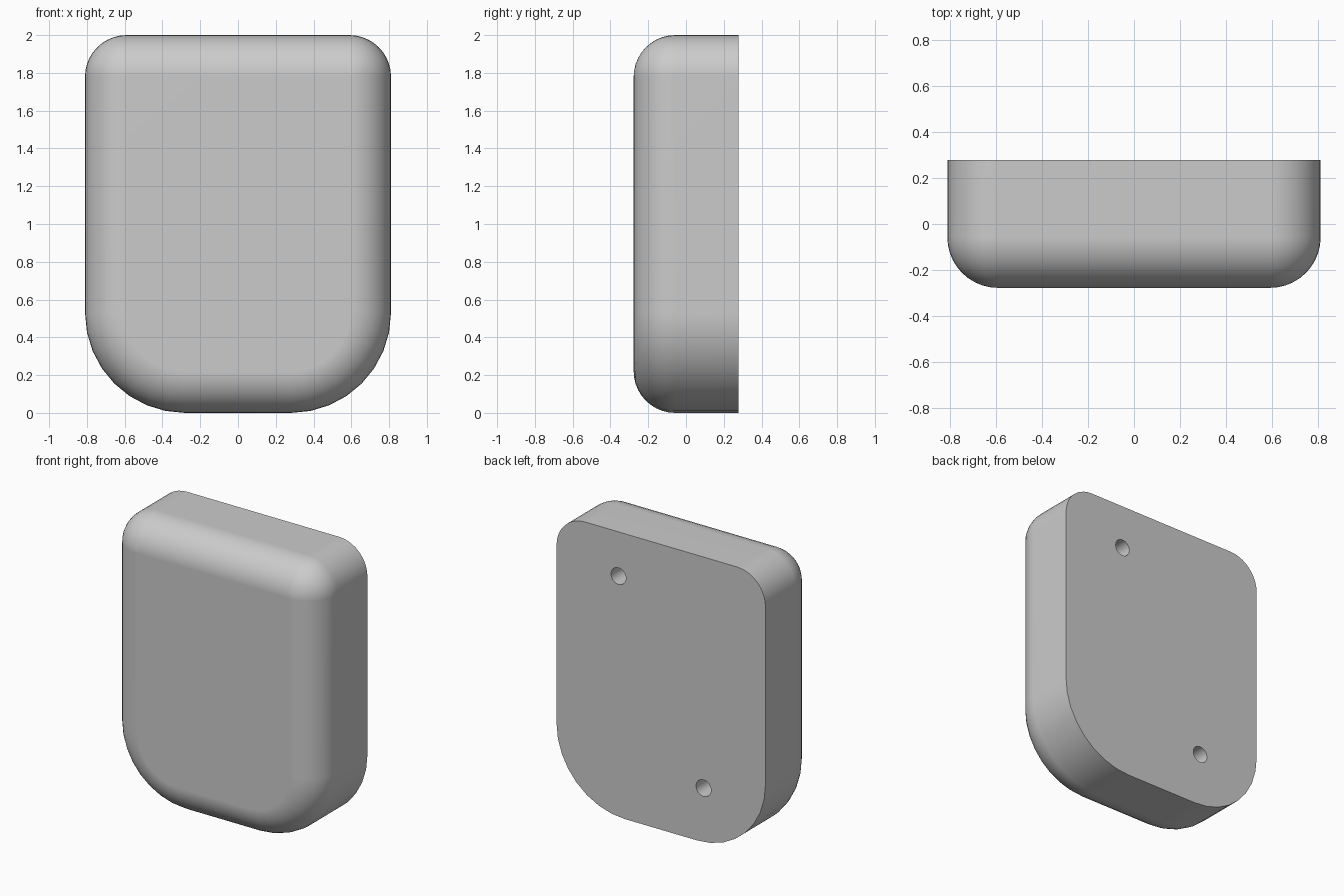
import bpy, bmesh
from math import cos, sin, pi

if "Cube" in bpy.data.objects:
    bpy.data.objects.remove(bpy.data.objects["Cube"])

HALF_W, HALF_D, HEIGHT = 0.81, 0.277, 2.0
FILLET, R_TOP, R_BOTTOM = 0.22, 0.22, 0.53
FILLET_STEPS = 10


def outline(inset):
    """Rounded rectangle in x/z, moved inwards by inset."""
    # corner side, height of centre, radius, start angle, segments
    corners = [(1, HEIGHT - R_TOP, R_TOP, 0, 10),
               (-1, HEIGHT - R_TOP, R_TOP, pi / 2, 10),
               (-1, R_BOTTOM, R_BOTTOM, pi, 8),
               (1, R_BOTTOM, R_BOTTOM, 1.5 * pi, 8)]
    points = []
    for side, cz, r, start, n in corners:
        for i in range(n + 1):
            a = start + i / n * pi / 2
            points.append((side * (HALF_W - r) + (r - inset) * cos(a),
                           cz + (r - inset) * sin(a)))
    return points


def make_object(name, bm):
    mesh = bpy.data.meshes.new(name)
    bm.to_mesh(mesh)
    bm.free()
    obj = bpy.data.objects.new(name, mesh)
    bpy.context.collection.objects.link(obj)
    return obj


# Body: outline rings from the flat back, round the fillet to the front face
levels = [(0.0, HALF_D)]
for k in range(FILLET_STEPS + 1):
    a = k / FILLET_STEPS * pi / 2
    levels.append((FILLET * (1 - cos(a)), -HALF_D + FILLET * (1 - sin(a))))

bm = bmesh.new()
rings = [[bm.verts.new((x, y, z)) for x, z in outline(inset)]
         for inset, y in levels]
for r0, r1 in zip(rings, rings[1:]):
    n = len(r0)
    for i in range(n):
        j = (i + 1) % n
        bm.faces.new((r0[i], r0[j], r1[j], r1[i]))
bm.faces.new(rings[0])
bm.faces.new(rings[-1])
bmesh.ops.remove_doubles(bm, verts=bm.verts, dist=1e-5)
bmesh.ops.recalc_face_normals(bm, faces=bm.faces)
body = make_object("rounded_body", bm)

# Two blind mounting holes sunk into the back
bpy.context.view_layer.objects.active = body
body.select_set(True)
for x, z in ((0.33, 1.69), (-0.33, 0.38)):
    bpy.ops.mesh.primitive_cylinder_add(vertices=32, radius=0.058, depth=0.5,
                                        location=(x, HALF_D, z),
                                        rotation=(pi / 2, 0, 0))
    cutter = bpy.context.object
    cutter.name = "hole_cutter"
    cutter.hide_render = True
    bpy.context.view_layer.objects.active = body
    mod = body.modifiers.new("hole", 'BOOLEAN')
    mod.operation = 'DIFFERENCE'
    mod.solver = 'EXACT'
    mod.object = cutter
    bpy.ops.object.modifier_apply(modifier=mod.name)
    bpy.data.objects.remove(cutter)

# Smooth fillets, crisp flats
bpy.ops.object.select_all(action='DESELECT')
body.select_set(True)
bpy.context.view_layer.objects.active = body
bpy.ops.object.shade_smooth_by_angle(angle=pi / 6)
weighted = body.modifiers.new("flat_faces", 'WEIGHTED_NORMAL')
weighted.keep_sharp = True
